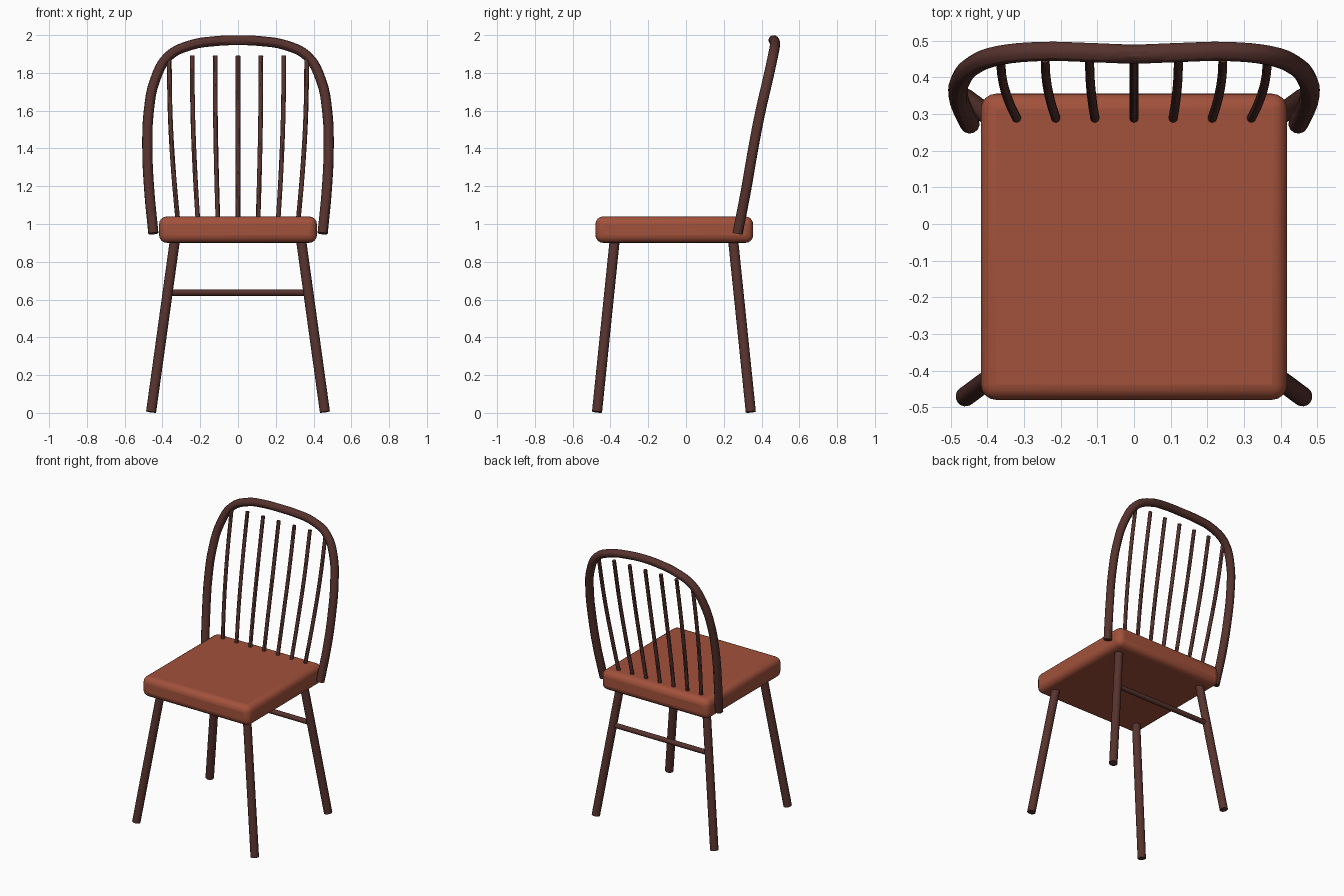
import bpy
from mathutils import Vector

if "Cube" in bpy.data.objects:
    bpy.data.objects.remove(bpy.data.objects["Cube"])


def material(name, rgb):
    m = bpy.data.materials.new(name)
    m.diffuse_color = (*rgb, 1)
    m.use_nodes = True
    m.node_tree.nodes["Principled BSDF"].inputs["Base Color"].default_value = m.diffuse_color
    return m


SEAT = material("seat_wood", (0.36, 0.083, 0.044))
FRAME = material("frame_wood", (0.095, 0.033, 0.027))


def rod(name, a, b, r, sides=16):
    """Straight round bar from a to b."""
    a, b = Vector(a), Vector(b)
    d = b - a
    bpy.ops.mesh.primitive_cylinder_add(vertices=sides, radius=r, depth=d.length, location=(a + b) / 2)
    o = bpy.context.object
    o.rotation_euler = d.to_track_quat('Z', 'Y').to_euler()
    o.name = name
    o.data.materials.append(FRAME)
    bpy.ops.object.shade_smooth_by_angle()


def tube(name, points, r, steps):
    """Bent round bar through the points."""
    c = bpy.data.curves.new(name, 'CURVE')
    c.dimensions = '3D'
    c.bevel_depth = r
    c.bevel_resolution = 4
    c.resolution_u = steps
    c.use_fill_caps = True
    s = c.splines.new('BEZIER')
    s.bezier_points.add(len(points) - 1)
    for bp, p in zip(s.bezier_points, points):
        bp.co = p
        bp.handle_left_type = bp.handle_right_type = 'AUTO'
    o = bpy.data.objects.new(name, c)
    bpy.context.collection.objects.link(o)
    bpy.ops.object.select_all(action='DESELECT')
    o.select_set(True)
    bpy.context.view_layer.objects.active = o
    bpy.ops.object.convert(target='MESH')
    o = bpy.context.object
    o.name = name
    o.data.materials.clear()
    o.data.materials.append(FRAME)
    bpy.ops.object.shade_smooth_by_angle()


# Seat: rounded slab
bpy.ops.mesh.primitive_cube_add(size=1, location=(0, -0.062, 0.97))
seat = bpy.context.object
seat.name = "seat"
seat.scale = (0.836, 0.836, 0.14)
bpy.ops.object.transform_apply(location=False, rotation=False, scale=True)
bev = seat.modifiers.new("round_edges", 'BEVEL')
bev.width = 0.042
bev.segments = 4
seat.data.materials.append(SEAT)
bpy.ops.object.shade_smooth_by_angle()

# Splayed legs
for side, s in (("left", -1), ("right", 1)):
    rod("front_leg_" + side, (s * 0.46, -0.471, 0.005), (s * 0.332, -0.376, 0.93), 0.027)
    rod("back_leg_" + side, (s * 0.46, 0.343, 0.005), (s * 0.332, 0.248, 0.93), 0.027)

# Stretcher between the back legs
rod("back_stretcher", (-0.37, 0.278, 0.637), (0.37, 0.278, 0.637), 0.017, 12)

# Bent hoop of the backrest, right half mirrored to the left
half = [(0.448, 0.273, 0.95), (0.470, 0.318, 1.18), (0.480, 0.356, 1.40),
        (0.472, 0.395, 1.60), (0.440, 0.432, 1.76), (0.368, 0.460, 1.888),
        (0.250, 0.471, 1.947), (0.120, 0.468, 1.968)]
hoop = half + [(0, 0.464, 1.973)] + [(-x, y, z) for x, y, z in reversed(half)]
tube("back_hoop", hoop, 0.027, 4)

# Seven spindles fanning outwards
for i in range(-3, 4):
    k = i / 3
    tube(f"spindle_{i + 4}", [(k * 0.318, 0.284, 1.01), (k * 0.341, 0.333, 1.27),
                              (k * 0.359, 0.394, 1.58), (k * 0.364, 0.452, 1.89)], 0.0125, 4)
